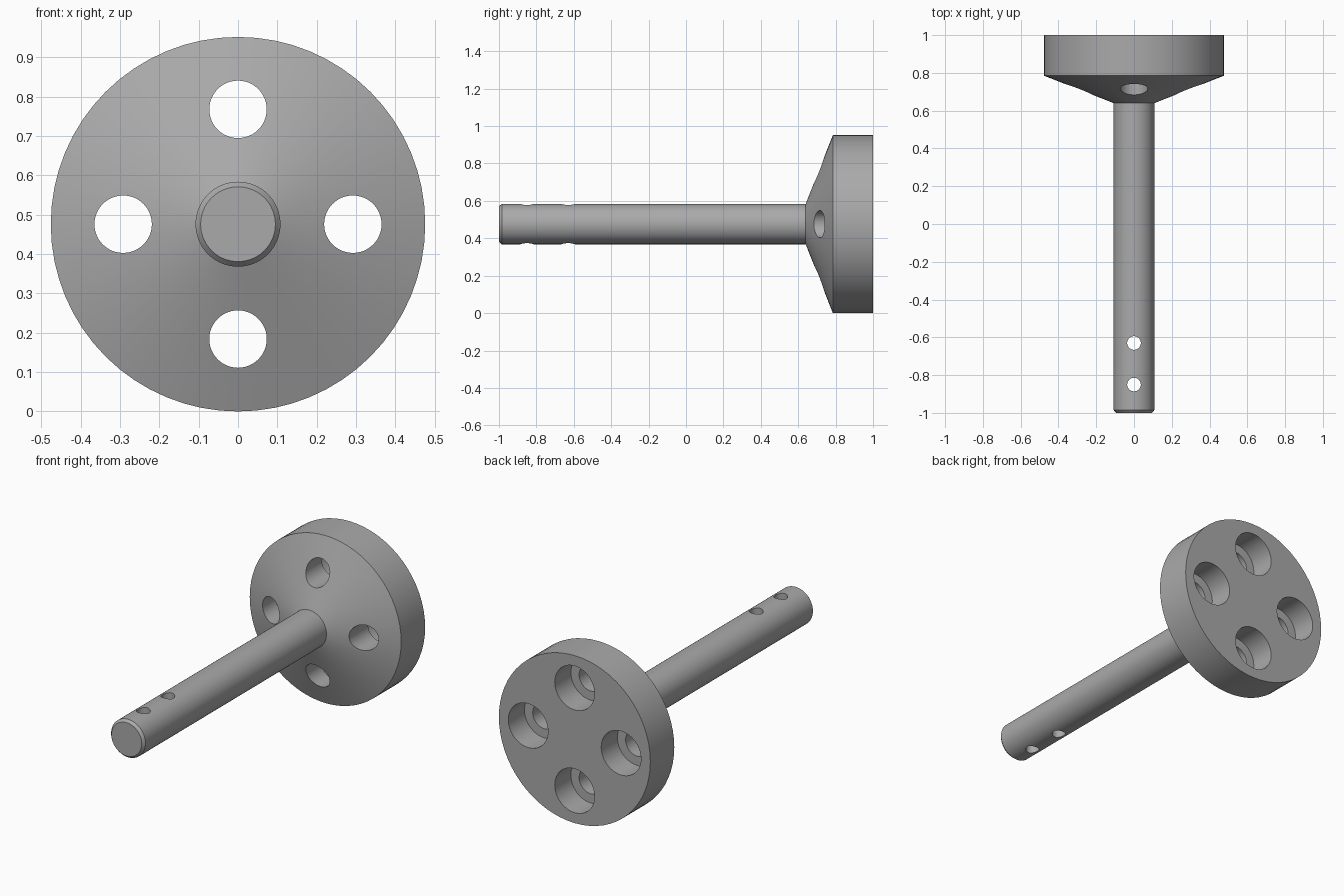
import bpy, bmesh, math
from mathutils import Matrix, Vector

cube = bpy.data.objects.get("Cube")
if cube:
    bpy.data.objects.remove(cube, do_unlink=True)

R = 0.476          # flange radius, also the height of the axis
SEG = 64

steel = bpy.data.materials.new("plain_grey")
steel.use_nodes = True
GREY = (0.4, 0.4, 0.4, 1)
steel.diffuse_color = GREY
steel.node_tree.nodes["Principled BSDF"].inputs["Base Color"].default_value = GREY


def link(name, bm):
    bmesh.ops.recalc_face_normals(bm, faces=bm.faces)
    mesh = bpy.data.meshes.new(name)
    bm.to_mesh(mesh)
    bm.free()
    mesh.materials.append(steel)
    obj = bpy.data.objects.new(name, mesh)
    bpy.context.collection.objects.link(obj)
    return obj


def lathe(name, profile):
    """Turn a (radius, y) profile about the horizontal axis, with capped ends."""
    bm = bmesh.new()
    rings = []
    for r, y in profile:
        angles = [2 * math.pi * i / SEG for i in range(SEG)]
        rings.append([bm.verts.new((r * math.cos(a), y, R + r * math.sin(a))) for a in angles])
    for a, b in zip(rings, rings[1:]):
        for i in range(SEG):
            j = (i + 1) % SEG
            bm.faces.new((a[i], a[j], b[j], b[i]))
    bm.faces.new(rings[0])
    bm.faces.new(rings[-1])
    return link(name, bm)


def drill(target, start, end, radius):
    """Cut a round hole between two points."""
    start, end = Vector(start), Vector(end)
    axis = end - start
    turn = axis.to_track_quat('Z', 'Y').to_matrix().to_4x4()
    bm = bmesh.new()
    bmesh.ops.create_cone(bm, cap_ends=True, segments=48, radius1=radius, radius2=radius,
                          depth=axis.length,
                          matrix=Matrix.Translation((start + end) / 2) @ turn)
    cutter = link("drill_cutter", bm)
    cutter.hide_render = True
    mod = target.modifiers.new("hole", 'BOOLEAN')
    mod.operation, mod.solver, mod.object = 'DIFFERENCE', 'EXACT', cutter
    bpy.context.view_layer.objects.active = target
    bpy.ops.object.modifier_apply(modifier=mod.name)
    bpy.data.objects.remove(cutter, do_unlink=True)


# Shaft with chamfered tip, rooted inside the flange
shaft = lathe("shaft", [(0.095, -1), (0.108, -0.985), (0.108, 0.7)])
for y in (-0.85, -0.63):
    drill(shaft, (0, y, R - 0.3), (0, y, R + 0.3), 0.036)

# Flange: cone rising to a flat-backed disc, with four counterbored bolt holes
flange = lathe("flange", [(0.108, 0.64), (R, 0.785), (R, 1)])
for k in range(4):
    a = k * math.pi / 2
    x, z = 0.292 * math.cos(a), R + 0.292 * math.sin(a)
    drill(flange, (x, 0.5, z), (x, 1.2, z), 0.073)
    drill(flange, (x, 0.855, z), (x, 1.2, z), 0.125)

# Smooth round surfaces, crisp edges
for obj in (shaft, flange):
    bpy.ops.object.select_all(action='DESELECT')
    obj.select_set(True)
    bpy.context.view_layer.objects.active = obj
    bpy.ops.object.shade_smooth_by_angle(angle=math.radians(20))
